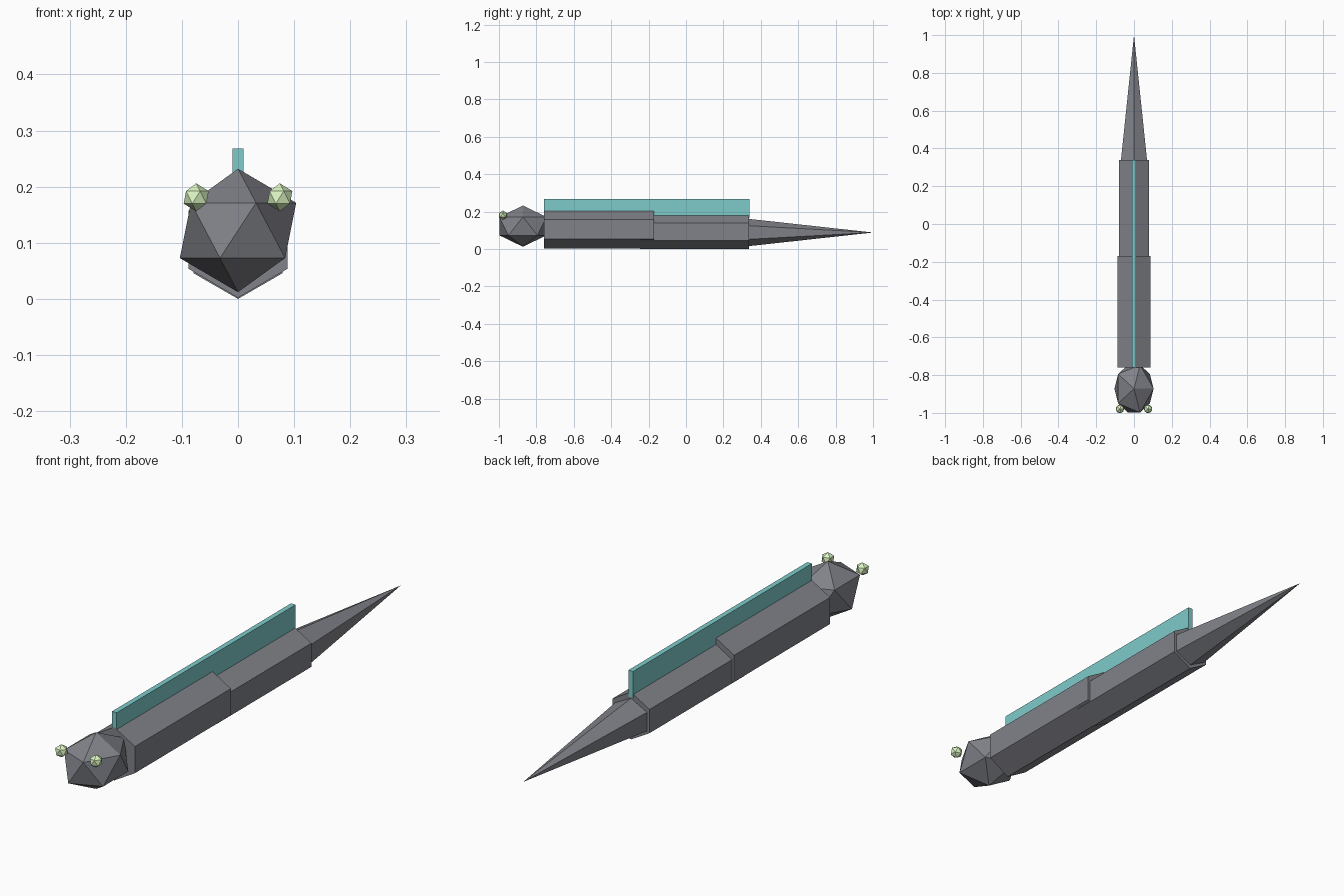
import bpy
import math

if "Cube" in bpy.data.objects:
    bpy.data.objects.remove(bpy.data.objects["Cube"])


def material(name, rgb):
    m = bpy.data.materials.new(name)
    m.diffuse_color = (*rgb, 1)
    m.use_nodes = True
    m.node_tree.nodes["Principled BSDF"].inputs["Base Color"].default_value = m.diffuse_color
    return m


dark = material("slate", (0.22, 0.225, 0.25))
teal = material("teal", (0.21, 0.60, 0.60))
green = material("pale_green", (0.72, 0.92, 0.54))


def finish(name, scale, mat):
    ob = bpy.context.object
    ob.name = name
    ob.scale = scale
    ob.data.materials.append(mat)


def hex_part(name, y0, y1, z, r0, r1, widen=1):
    """Six-sided prism or cone running along y, with a ridge at top and bottom."""
    bpy.ops.mesh.primitive_cone_add(vertices=6, radius1=r0, radius2=r1, depth=y1 - y0,
                                    location=(0, (y0 + y1) / 2, z),
                                    rotation=(-math.pi / 2, 0, 0))
    finish(name, (widen, 1, 1), dark)


def ball(name, loc, size, mat):
    """Twenty-faced ball, stretched by size."""
    bpy.ops.mesh.primitive_ico_sphere_add(subdivisions=1, radius=1, location=loc)
    finish(name, size, mat)


# Body sections and pointed tail
hex_part("front_body", -0.76, -0.17, 0.1055, 0.1035, 0.1035, 0.985)
hex_part("rear_body", -0.245, 0.338, 0.092, 0.092, 0.092)
hex_part("tail", 0.32, 1.0, 0.088, 0.0745, 0, 1.1)

# Head and eyes
ball("head", (0, -0.872, 0.122), (0.116, 0.148, 0.11), dark)
for side, label in ((-1, "left"), (1, "right")):
    ball(label + "_eye", (side * 0.0745, -0.979, 0.181), (0.025, 0.025, 0.025), green)

# Long fin along the back
bpy.ops.mesh.primitive_cube_add(size=1, location=(0, -0.21, 0.2165))
finish("back_fin", (0.02, 1.1, 0.103), teal)
